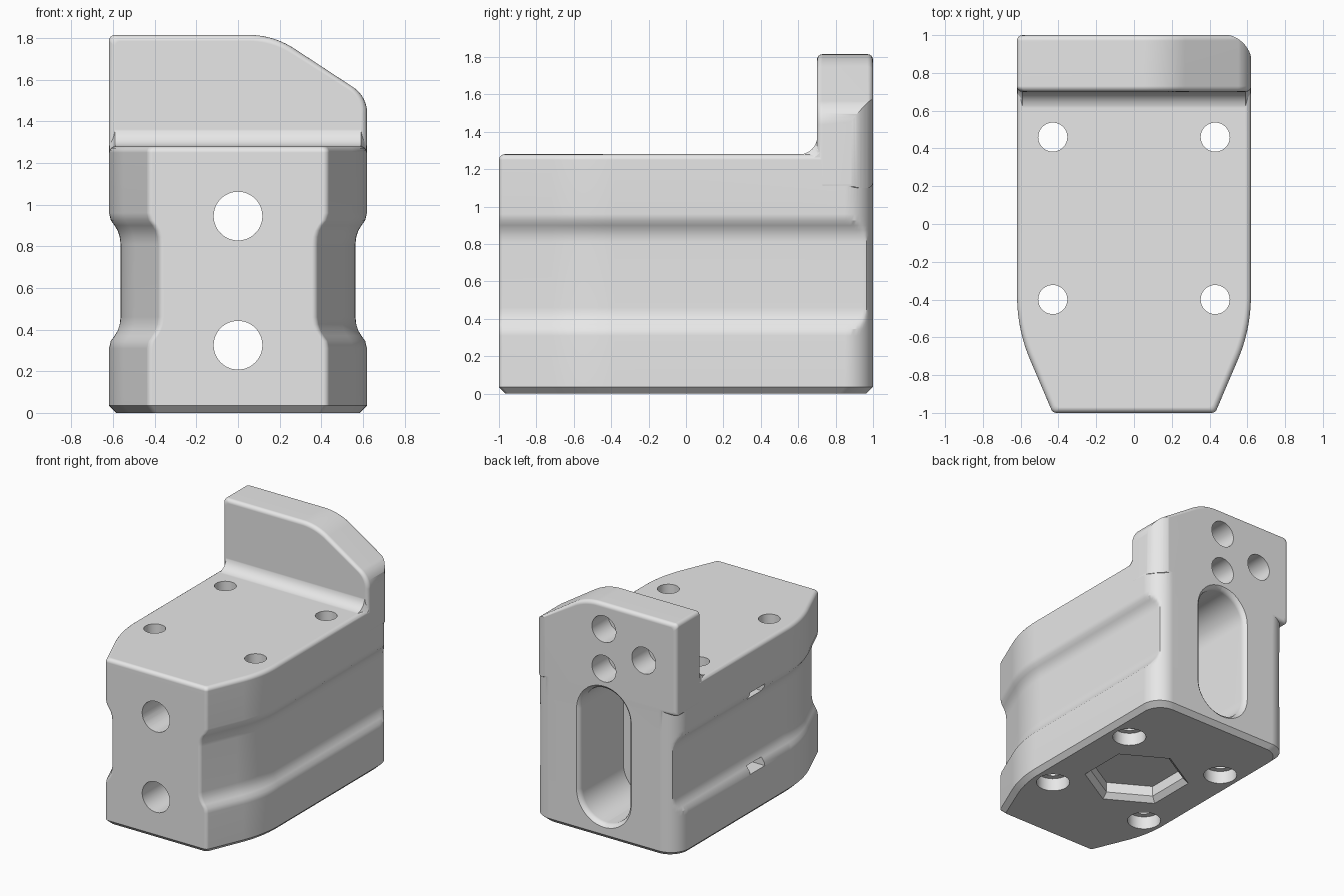
import bpy, bmesh
from math import sin, cos, tan, pi, radians
from mathutils import Vector

cube = bpy.data.objects.get("Cube")
if cube:
    bpy.data.objects.remove(cube, do_unlink=True)

grey = bpy.data.materials.new("plain_grey")
grey.use_nodes = True
grey.diffuse_color = (0.8, 0.8, 0.8, 1)
grey.node_tree.nodes["Principled BSDF"].inputs["Base Color"].default_value = (0.8, 0.8, 0.8, 1)


def rounded(corners, seg=8):
    """Closed 2D outline from (u, v, radius) corners."""
    out, n = [], len(corners)
    for i, (u, v, r) in enumerate(corners):
        p = Vector((u, v))
        if not r:
            out.append(p)
            continue
        a = (Vector(corners[i - 1][:2]) - p).normalized()
        b = (Vector(corners[(i + 1) % n][:2]) - p).normalized()
        half = a.angle(b) / 2
        c = p + (a + b).normalized() * r / sin(half)
        start, end = p + a * r / tan(half) - c, p + b * r / tan(half) - c
        arc = start.angle(end)
        for k in range(seg + 1):
            t = k / seg
            out.append(c + (start * sin((1 - t) * arc) + end * sin(t * arc)) / sin(arc))
    return out


def circle(u, v, r, n=40):
    return [Vector((u + r * cos(pi / 2 + 2 * pi * k / n), v + r * sin(pi / 2 + 2 * pi * k / n)))
            for k in range(n)]


def loft(name, axis, rings):
    """Solid through 2D rings, each given with its place along the axis."""
    place = {"x": lambda p, w: (w, p[0], p[1]),
             "y": lambda p, w: (p[0], w, p[1]),
             "z": lambda p, w: (p[0], p[1], w)}[axis]
    bm = bmesh.new()
    loops = [[bm.verts.new(place(p, w)) for p in ring] for w, ring in rings]
    n = len(loops[0])
    for low, high in zip(loops, loops[1:]):
        for i in range(n):
            j = (i + 1) % n
            bm.faces.new((low[i], low[j], high[j], high[i]))
    bm.faces.new(loops[0][::-1])
    bm.faces.new(loops[-1])
    bmesh.ops.recalc_face_normals(bm, faces=bm.faces)
    mesh = bpy.data.meshes.new(name)
    bm.to_mesh(mesh)
    bm.free()
    mesh.materials.append(grey)
    obj = bpy.data.objects.new(name, mesh)
    bpy.context.scene.collection.objects.link(obj)
    return obj


def combine(target, other, operation):
    other.hide_render = True
    mod = target.modifiers.new("combine", "BOOLEAN")
    mod.operation, mod.solver, mod.object = operation, "EXACT", other
    bpy.context.view_layer.objects.active = target
    bpy.ops.object.modifier_apply(modifier=mod.name)
    bpy.data.objects.remove(other, do_unlink=True)


# Block: tapered plan, bottom chamfer, side grooves, rounded top edge
W, EDGE, TOP, MID = 0.619, 0.03, 1.28, 0.635
plan = rounded([(-0.43, -1, 0.03), (0.43, -1, 0.03), (W, -0.557, 0.86),
                (W, 0.999, 0.15), (-W, 0.999, 0.15), (-W, -0.557, 0.86)], 14)
slope = [(0.325, 0), (0.29, 0.008), (0.265, 0.026), (0.24, 0.041), (0.21, 0.051), (0.175, 0.055)]


def section(inset, depth):
    ring = []
    for x, y in plan:
        side = 1 if x > 0 else -1
        x = abs(x) - depth if y < 0 else min(abs(x), W - depth)
        ring.append(Vector((side * x * (1 - inset / W), y * (1 - inset))))
    return ring


levels = [(0, 0.035, 0), (0.035, 0, 0)]
levels += [(MID - h, 0, d) for h, d in slope]
levels += [(MID + h, 0, d) for h, d in reversed(slope)]
for k in range(5):
    a = k * pi / 8
    levels.append((TOP - EDGE + EDGE * sin(a), EDGE * (1 - cos(a)), 0))
block = loft("mounting_block", "z", [(z, section(i, d)) for z, i, d in levels])

# Upright back plate with one sloping shoulder and softened rims
front = rounded([(-0.62, 1.1, 0.02), (0.62, 1.1, 0.02), (0.62, 1.52, 0.15),
                 (0.17, 1.815, 0.4), (-0.62, 1.815, 0.03)], 10)


def shrink(inset):
    return [Vector((x * (1 - inset / 0.62), 1.458 + (z - 1.458) * (1 - inset / 0.357)))
            for x, z in front]


rim = [(EDGE * (1 - sin(k * pi / 8)), EDGE * (1 - cos(k * pi / 8))) for k in range(4, -1, -1)]
rings = [(0.7 + EDGE * (1 - cos(k * pi / 8)), shrink(EDGE * (1 - sin(k * pi / 8))))
         for k in range(5)]
rings += [(1.7 - y, ring) for y, ring in reversed(rings)]
plate = loft("back_plate", "y", rings)
corner = rounded([(-0.8, 0.5, 0), (0.625, 0.5, 0), (0.625, 1.005, 0.16), (-0.8, 1.005, 0)], 14)
combine(plate, loft("corner_trim", "z", [(1, corner), (2, corner)]), "INTERSECT")

# Cove where the plate meets the deck
cove = rounded([(0.78, 1.2, 0), (0.78, 1.42, 0), (0.703, 1.42, 0),
                (0.698, 1.282, 0.095), (0.56, 1.278, 0), (0.56, 1.2, 0)])
tucked = [p + Vector((0.03, -0.03)) for p in cove]
fillet = loft("cove", "x", [(-0.616, tucked), (-0.59, cove), (0.59, cove), (0.616, tucked)])
combine(block, plate, "UNION")
combine(block, fillet, "UNION")

cutters = []
# Counterbored vertical screw holes
for x in (-0.43, 0.43):
    for y in (-0.4, 0.46):
        cutters.append(loft("screw_hole", "z", [
            (z, circle(x, y, r)) for z, r in
            ((-0.1, 0.12), (0.1, 0.12), (0.1, 0.077), (1.5, 0.077))]))

# Long recess in the back with a softened rim
LOW, HIGH = 0.325, 0.945


def stadium(r):
    q = r * 0.999
    return rounded([(-r, LOW - r, q), (r, LOW - r, q), (r, HIGH + r, q), (-r, HIGH + r, q)], 12)


cutters.append(loft("back_recess", "y", [
    (y, stadium(r)) for y, r in
    ((1.02, 0.25), (1.0, 0.235), (0.985, 0.217), (0.96, 0.207), (0.47, 0.205))]))

# Front bores into the recess, and a small nut slot beside each
for z, base in ((LOW, 0.32), (HIGH, 0.89)):
    cutters.append(loft("front_bore", "y", [(y, circle(0, z, 0.117, 48)) for y in (-1.1, 0.5)]))
    slot = [(-0.08, base), (0.1, base), (0.1, base + 0.06), (-0.08, base + 0.06)]
    cutters.append(loft("nut_slot", "x", [(-0.8, slot), (-0.05, slot)]))

# Blind holes in the back of the plate
for x, z in ((0, 1.62), (0, 1.315), (-0.34, 1.468)):
    cutters.append(loft("blind_hole", "y", [(y, circle(x, z, 0.102)) for y in (0.8, 1.1)]))

# Hexagonal pocket underneath with a chamfered mouth
cutters.append(loft("hex_pocket", "z", [
    (z, circle(0, 0.03, r, 6)) for z, r in ((-0.02, 0.4), (0.04, 0.34), (0.12, 0.34))]))

for cutter in cutters:
    combine(block, cutter, "DIFFERENCE")

# Smooth curved faces, crisp flat ones
block.data.materials.clear()
block.data.materials.append(grey)
for face in block.data.polygons:
    face.material_index = 0
bpy.ops.object.select_all(action="DESELECT")
block.select_set(True)
bpy.context.view_layer.objects.active = block
bpy.ops.object.shade_smooth_by_angle(angle=radians(30))
weighted = block.modifiers.new("weighted_normals", "WEIGHTED_NORMAL")
weighted.keep_sharp = True
